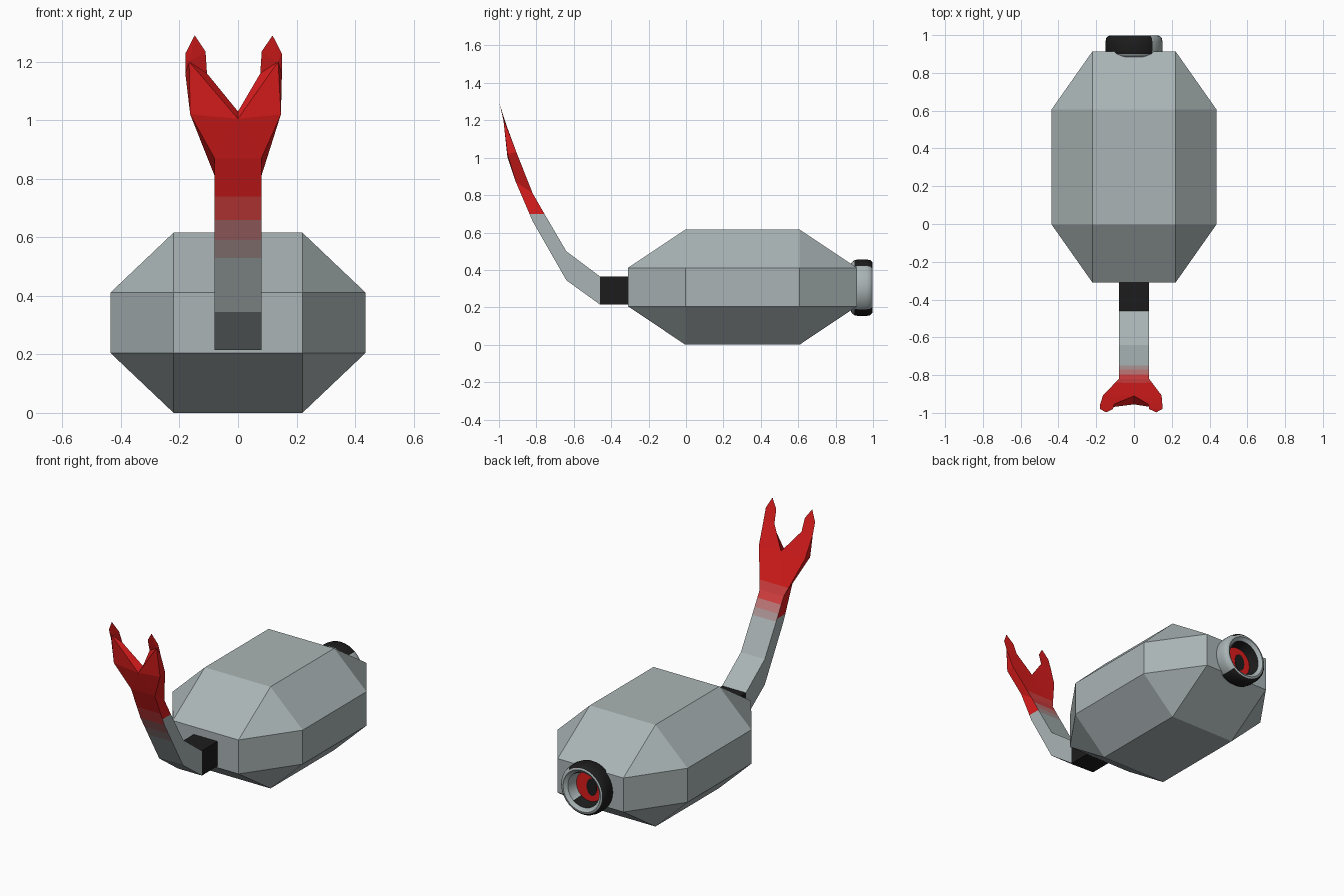
import bpy, bmesh, math
from mathutils import Vector

cube = bpy.data.objects.get("Cube")
if cube:
    bpy.data.objects.remove(cube, do_unlink=True)


def material(name, rgb):
    m = bpy.data.materials.new(name)
    m.use_nodes = True
    m.diffuse_color = (*rgb, 1)
    m.node_tree.nodes["Principled BSDF"].inputs["Base Color"].default_value = (*rgb, 1)
    return m


GREY = material("steel grey", (0.40, 0.455, 0.46))
BLACK = material("black", (0.012, 0.012, 0.012))
RED = material("red", (0.72, 0.012, 0.012))
FADE = [material("fade grey pink", (0.42, 0.30, 0.30)),
        material("fade rose", (0.54, 0.19, 0.19)),
        material("fade light red", (0.68, 0.05, 0.05))]


def finish(bm, name, mats):
    bmesh.ops.recalc_face_normals(bm, faces=bm.faces)
    mesh = bpy.data.meshes.new(name)
    bm.to_mesh(mesh)
    bm.free()
    for m in mats:
        mesh.materials.append(m)
    obj = bpy.data.objects.new(name, mesh)
    bpy.context.collection.objects.link(obj)
    return obj


# Body: a box with wide chamfers on all edges and corners
centre = Vector((0, 0.302, 0.308))
outer, inner = (0.436, 0.612, 0.308), (0.22, 0.305, 0.103)
bm = bmesh.new()
for axis in range(3):
    for sx in (-1, 1):
        for sy in (-1, 1):
            for sz in (-1, 1):
                size = [outer[i] if i == axis else inner[i] for i in range(3)]
                bm.verts.new(centre + Vector((sx * size[0], sy * size[1], sz * size[2])))
bmesh.ops.convex_hull(bm, input=bm.verts)
bmesh.ops.dissolve_limit(bm, angle_limit=0.01, verts=bm.verts, edges=bm.edges)
finish(bm, "body", [GREY])

# Neck block between the body and the tail
bm = bmesh.new()
bmesh.ops.create_cube(bm, size=1)
for v in bm.verts:
    v.co = Vector((v.co.x * 0.16, v.co.y * 0.16 - 0.38, v.co.z * 0.15 + 0.29))
finish(bm, "neck_block", [BLACK])

# Tail: bent bar ending in a forked tip; points are half width, y, z
points = {
    "f0": (0.08, -0.46, 0.215), "b0": (0.08, -0.46, 0.365),
    "f1": (0.08, -0.64, 0.345), "b1": (0.08, -0.64, 0.50),
    "f2": (0.08, -0.82, 0.66), "b2": (0.08, -0.76, 0.705),
    "f3": (0.08, -0.91, 0.87), "b3": (0.08, -0.82, 0.81),
    "f4": (0.155, -0.955, 1.02), "b4": (0.155, -0.907, 1.03),
    "fv": (0, -0.955, 1.005), "bv": (0, -0.91, 1.03),
    "f5": (0.152, -0.976, 1.2), "b5": (0.165, -0.957, 1.16),
    "b6": (0.165, -0.979, 1.228), "tip": (0.133, -0.997, 1.29),
    "b7": (0.096, -0.98, 1.235), "b8": (0.091, -0.955, 1.16),
}
across = ["f0 b0", "f0 f1", "f1 f2", "f2 f3", "b0 b1", "b1 b2", "b2 b3"]
each_side = ["f0 f1 b1 b0", "f1 f2 b2 b1", "f2 f3 b3 b2", "f3 f4 b4 b3",
             "f3 f4 fv", "f4 f5 fv", "b3 b4 bv", "b4 b5 b8 bv", "b5 b6 b7 b8",
             "b6 tip b7", "f4 b4 b5 f5", "f5 b5 b6", "f5 b6 tip", "f5 tip b7",
             "f5 b7 b8", "f5 b8 bv fv"]
bm = bmesh.new()
sides = []
for s in (-1, 1):
    verts = {}
    for key, (x, y, z) in points.items():
        lean = 0.015 * min(1, max(0, (z - 0.88) / 0.25)) if x else 0
        if x == 0 and sides:
            verts[key] = sides[0][key]
        else:
            verts[key] = bm.verts.new((s * x - lean, y, z))
    sides.append(verts)
    for names in each_side:
        bm.faces.new([verts[n] for n in names.split()])
l, r = sides
for names in across:
    a, b = names.split()
    bm.faces.new((l[a], l[b], r[b], r[a]))
for a, v in (("f3", "fv"), ("b3", "bv")):
    bm.faces.new((l[a], r[a], l[v]))
bmesh.ops.recalc_face_normals(bm, faces=bm.faces)


# Painted fade from grey to red, cut into the tail faces
def facing(f):
    n = f.normal
    if abs(n.x) > 0.6:
        return "side"
    return "front" if n.y < 0 else "back"


bands = {"front": [0.53, 0.59, 0.66, 0.74],
         "back": [0.685, 0.725, 0.77, 0.86],
         "side": [0.70]}
for way, levels in bands.items():
    for z in levels:
        faces = [f for f in bm.faces if facing(f) == way and f.calc_center_median().z < 1]
        geom = set(faces)
        for f in faces:
            geom.update(f.edges)
            geom.update(f.verts)
        bmesh.ops.bisect_plane(bm, geom=list(geom), dist=1e-5,
                               plane_co=(0, 0, z), plane_no=(0, 0, 1))
for f in bm.faces:
    way = facing(f)
    height = f.calc_center_bounds().z
    step = sum(height > z for z in bands[way])
    f.material_index = 4 * step if way == "side" else step
    if height > 0.86:
        f.material_index = 4
finish(bm, "forked_tail", [GREY, *FADE, RED])

# Eye socket: lathed ring, black outside and inside except for one grey sector and the rim
profile = [(0.115, 0.88), (0.135, 0.885), (0.147, 0.9), (0.151, 0.92), (0.151, 0.965),
           (0.147, 0.985), (0.136, 0.996), (0.125, 0.998), (0.115, 0.988), (0.105, 0.982),
           (0.098, 0.95), (0.088, 0.918)]
SEGS = 36
EYE_Z = 0.305
RIM = range(6, 9)
bm = bmesh.new()
rings = []
for i in range(SEGS):
    a = math.tau * i / SEGS
    rings.append([bm.verts.new((p * math.cos(a), y, EYE_Z + p * math.sin(a)))
                  for p, y in profile])
for i in range(SEGS):
    a, b = rings[i], rings[(i + 1) % SEGS]
    for j in range(len(profile) - 1):
        f = bm.faces.new((a[j], b[j], b[j + 1], a[j + 1]))
        c = f.calc_center_median()
        dark = abs(math.atan2(c.z - EYE_Z, c.x)) > math.radians(50)
        f.material_index = int(dark and j > 1 and j not in RIM)
socket = finish(bm, "eye_socket", [GREY, BLACK])
bpy.context.view_layer.objects.active = socket
socket.select_set(True)
bpy.ops.object.shade_smooth_by_angle(angle=math.radians(40))
socket.select_set(False)


# Eye: red disc with an upright oval black pupil
def disc(name, half_width, half_height, x, y, mat):
    bm = bmesh.new()
    bmesh.ops.create_cone(bm, cap_ends=True, segments=SEGS, radius1=1,
                          radius2=1, depth=0.008)
    for v in bm.verts:
        v.co = Vector((v.co.x * half_width + x, y + v.co.z, EYE_Z + v.co.y * half_height))
    finish(bm, name, [mat])


disc("iris", 0.092, 0.092, 0, 0.918, RED)
disc("pupil", 0.034, 0.052, -0.015, 0.921, BLACK)
